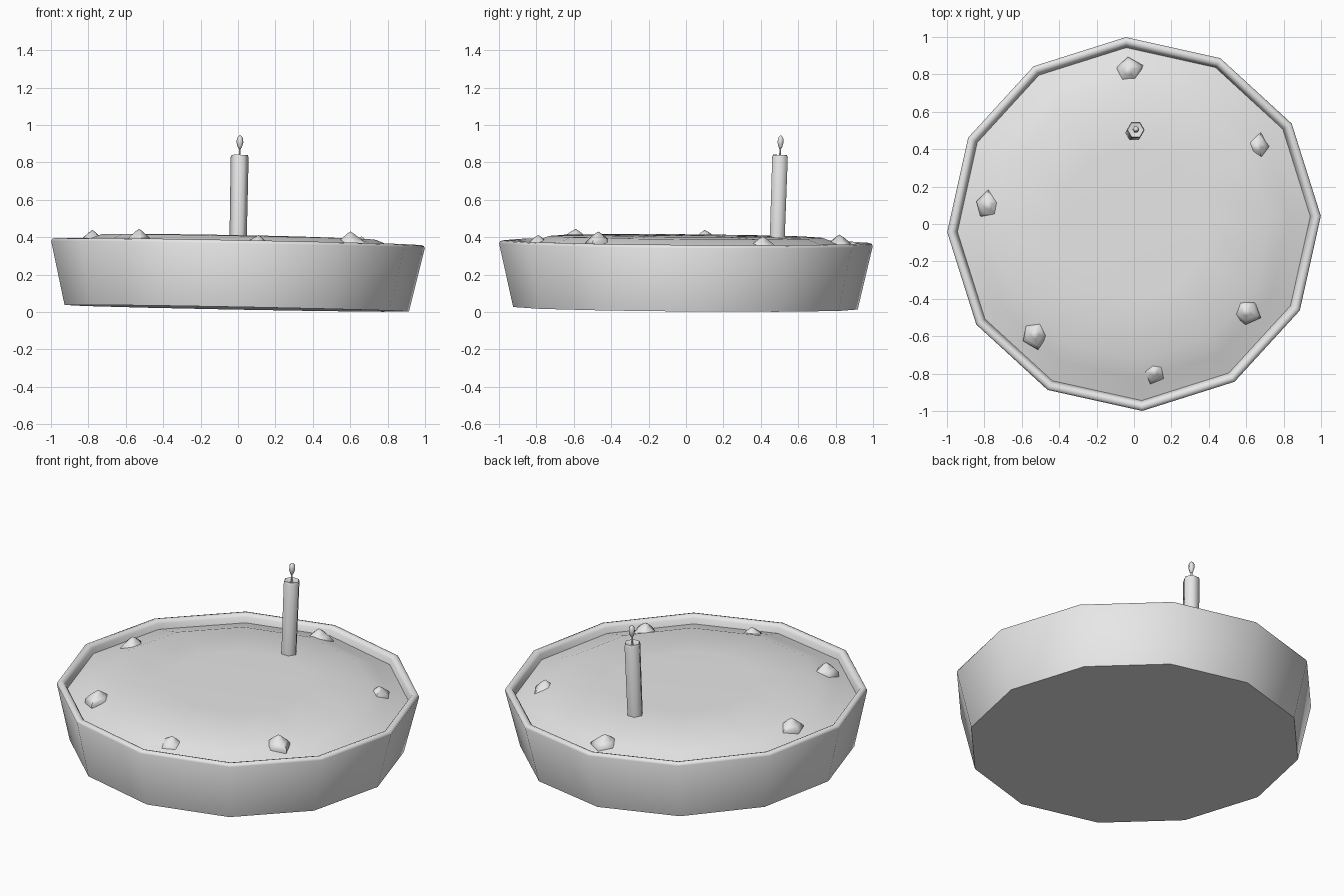
import bpy, bmesh, math
from mathutils import Matrix

cube = bpy.data.objects.get("Cube")
if cube:
    bpy.data.objects.remove(cube, do_unlink=True)

grey = bpy.data.materials.new("plain_grey")
grey.use_nodes = True
colour = (0.8, 0.8, 0.8, 1)
grey.diffuse_color = colour
grey.node_tree.nodes["Principled BSDF"].inputs["Base Color"].default_value = colour

# The whole pie sits slightly tilted
TILT = (Matrix.Translation((-0.0065, -0.003, 0.02))
        @ Matrix.Rotation(0.019, 4, 'Y') @ Matrix.Rotation(-0.008, 4, 'X'))


def lathe(name, profile, sides, place=Matrix(), turn=0.0, smooth=40, wobble=0.0):
    """Spin a (radius, height) profile about z; zero radius closes to a point."""
    bm = bmesh.new()
    rings = []
    for r, z in profile:
        if r == 0:
            rings.append([bm.verts.new((0, 0, z))] * sides)
            continue
        ring = []
        for i in range(sides):
            a = math.radians(turn) + math.tau * i / sides
            k = r * (1 + wobble * math.sin(2 * i + turn))
            ring.append(bm.verts.new((k * math.cos(a), k * math.sin(a), z)))
        rings.append(ring)
    for low, high in zip(rings, rings[1:]):
        for i in range(sides):
            j = (i + 1) % sides
            corners = list(dict.fromkeys((low[i], low[j], high[j], high[i])))
            bm.faces.new(corners)
    mesh = bpy.data.meshes.new(name)
    bm.to_mesh(mesh)
    bm.free()
    mesh.materials.append(grey)
    obj = bpy.data.objects.new(name, mesh)
    bpy.context.collection.objects.link(obj)
    obj.matrix_world = TILT @ place
    bpy.ops.object.select_all(action='DESELECT')
    obj.select_set(True)
    bpy.context.view_layer.objects.active = obj
    bpy.ops.object.shade_smooth_by_angle(angle=math.radians(smooth))
    return obj


# Pastry shell with a rounded lip
lathe("pie_crust",
      [(0, 0), (0.922, 0), (1.0, 0.34), (0.994, 0.352), (0.978, 0.357),
       (0.962, 0.352), (0.952, 0.338), (0.94, 0.29)], 12, turn=2.5, smooth=50)

# Domed filling
lathe("filling",
      [(0.95, 0.305), (0.83, 0.345), (0.73, 0.382), (0.4, 0.388), (0, 0.39)],
      12, turn=2.5)

# Cream dollops: x, y, tip height, turn
dollops = [(-0.03, 0.82, 0.40, 20), (0.66, 0.41, 0.40, 5), (0.60, -0.47, 0.418, 50),
           (0.11, -0.79, 0.388, 35), (-0.53, -0.59, 0.41, 65), (-0.78, 0.10, 0.405, 90)]
for n, (x, y, tip, turn) in enumerate(dollops):
    lathe(f"cream_dollop_{n + 1}",
          [(0.07, tip - 0.09), (0.074, tip - 0.06), (0.052, tip - 0.038),
           (0.022, tip - 0.014), (0, tip)],
          5, Matrix.Translation((x, y, 0)), turn, 60, 0.14)

# Candle, wick and flame share a slight lean
lean = Matrix.Translation((0, 0.478, 0)) @ Matrix.Rotation(-0.026, 4, 'X')
lathe("candle", [(0.046, 0.36), (0.048, 0.81), (0.043, 0.824), (0.026, 0.822), (0, 0.812)],
      6, lean, 0, 62)
lathe("wick", [(0.005, 0.81), (0.005, 0.86), (0, 0.865)], 5, lean)
lathe("flame", [(0, 0.85), (0.011, 0.866), (0.018, 0.888), (0.017, 0.912),
                (0.008, 0.925), (0, 0.929)], 6, lean, 0, 62)
